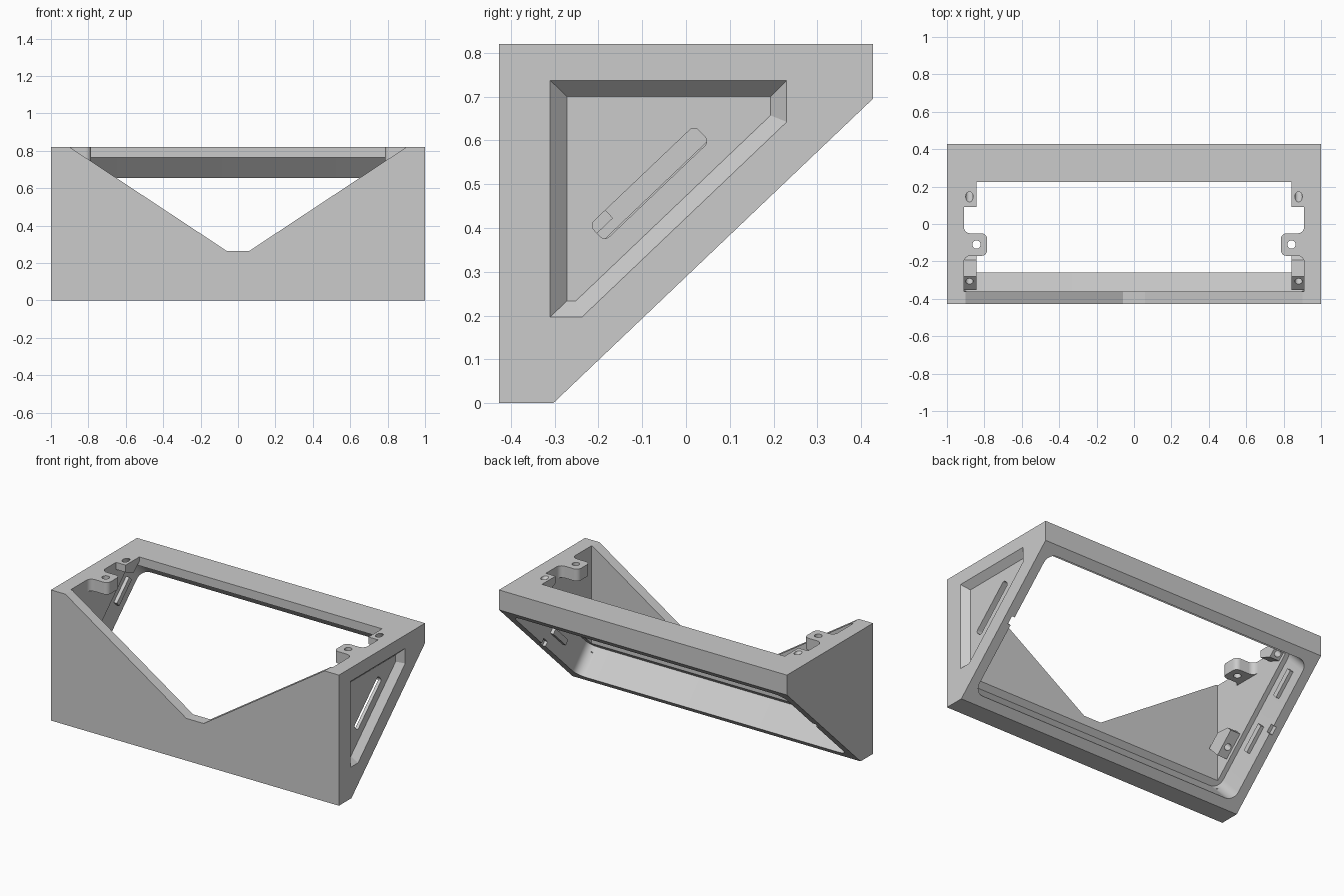
import bpy, bmesh, math
from mathutils import Vector

cube = bpy.data.objects.get("Cube")
if cube:
    bpy.data.objects.remove(cube, do_unlink=True)

grey = bpy.data.materials.new("plain_grey")
grey.use_nodes = True
colour = (0.6, 0.6, 0.6, 1)
grey.diffuse_color = colour
grey.node_tree.nodes["Principled BSDF"].inputs["Base Color"].default_value = colour

# Frames: two profile coordinates plus an extrusion coordinate
ALONG = Vector((0, 0.73, 0.695)).normalized()
OUT = Vector((0, ALONG.z, -ALONG.y))
FOOT = Vector((0, -0.303, 0))


def side(y, z, x):
    return Vector((x, y, z))


def front(x, z, y):
    return Vector((x, y, z))


def top(x, y, z):
    return Vector((x, y, z))


def slant(x, u, n):
    return FOOT + ALONG * u + OUT * n + Vector((x, 0, 0))


def slant_side(u, n, x):
    return slant(x, u, n)


def prism(name, frame, pts, a, b, pts_b=None):
    """Extrude a profile from a to b, optionally lofting to a second one."""
    bm = bmesh.new()
    lo = [bm.verts.new(frame(*p, a)) for p in pts]
    hi = [bm.verts.new(frame(*p, b)) for p in (pts_b or pts)]
    bm.faces.new(lo)
    bm.faces.new(hi[::-1])
    for i in range(len(lo)):
        j = (i + 1) % len(lo)
        bm.faces.new((lo[i], hi[i], hi[j], lo[j]))
    bmesh.ops.recalc_face_normals(bm, faces=bm.faces)
    mesh = bpy.data.meshes.new(name)
    bm.to_mesh(mesh)
    bm.free()
    mesh.materials.append(grey)
    ob = bpy.data.objects.new(name, mesh)
    bpy.context.scene.collection.objects.link(ob)
    return ob


def arc(cx, cy, r, start, end, steps=6):
    angles = [math.radians(start + (end - start) * i / steps) for i in range(steps + 1)]
    return [(cx + r * math.cos(t), cy + r * math.sin(t)) for t in angles]


def rounded(x0, x1, y0, y1, r):
    corners = ((x1 - r, y1 - r), (x0 + r, y1 - r), (x0 + r, y0 + r), (x1 - r, y0 + r))
    pts = []
    for k, (cx, cy) in enumerate(corners):
        pts += arc(cx, cy, r, k * 90, k * 90 + 90)
    return pts


def rect(x0, x1, y0, y1):
    return [(x0, y0), (x1, y0), (x1, y1), (x0, y1)]


def circle(cx, cy, r):
    return arc(cx, cy, r, 0, 345, 23)


def cut(ob, *cutters):
    for c in cutters:
        c.hide_render = True
        m = ob.modifiers.new("cut", 'BOOLEAN')
        m.operation, m.solver, m.object = 'DIFFERENCE', 'EXACT', c
        bpy.context.view_layer.update()
        mesh = bpy.data.meshes.new_from_object(
            ob.evaluated_get(bpy.context.evaluated_depsgraph_get()))
        ob.modifiers.clear()
        ob.data = mesh
        bpy.data.objects.remove(c, do_unlink=True)


# Wedge body
H = 0.82
body = prism("wedge_housing", side,
             [(-0.427, 0), (-0.303, 0), (0.427, 0.695), (0.427, H), (-0.427, H)], -1, 1)

# Hollow: wide rounded opening through the slant, narrower cavity through the top
cut(body,
    prism("opening", slant, rounded(-0.94, 0.94, 0.06, 0.948, 0.06), -0.19, 0.1),
    prism("cavity", side, [(-0.36, 1), (-0.36, 0.15), (0.225, 0.7), (0.225, 1)], -0.91, 0.91))

# V-shaped cut in the front wall
cut(body, prism("front_notch", front,
                [(-0.06, 0.265), (0.06, 0.265), (0.9, H), (0.9, 1), (-0.9, 1), (-0.9, H)],
                -0.6, -0.35))

# Sunken panel with a long slot, on one side only
rim = [(-0.31, 0.737), (0.23, 0.737), (0.23, 0.642), (-0.237, 0.197), (-0.31, 0.197)]
floor = [(-0.272, 0.7), (0.193, 0.7), (0.193, 0.657), (-0.252, 0.233), (-0.272, 0.233)]
proud = [(a + (a - c) / 4, b + (b - d) / 4) for (a, b), (c, d) in zip(rim, floor)]
cut(body,
    prism("side_panel", side, floor, 0.96, 1.01, proud),
    prism("side_slot", slant_side, rounded(0.34, 0.67, -0.237, -0.187, 0.015), 0.88, 0.98))

# Tab outline with rounded tip and fillets at the wall
tab_outline = ([(0.915, -0.015)] + arc(0.875, -0.015, 0.035, 0, -90)
               + arc(0.815, -0.08, 0.03, 90, 180) + arc(0.815, -0.14, 0.03, 180, 270)
               + arc(0.875, -0.205, 0.035, 90, 0) + [(0.915, -0.205)])

# Mirrored fittings inside
for s, word in ((1, "left"), (-1, "right")):
    cut(body, prism("pry_notch", slant, rect(s * 0.92, s * 0.96, 0.49, 0.54), -0.03, 0.1))
    parts = []

    # Flat screw tab
    tab = prism(word + "_screw_tab", top, tab_outline, H - 0.075, H)
    cut(tab, prism("hole", top, circle(0.842, -0.11, 0.022), 0.5, 1))
    parts.append(tab)

    # Upper corner block, its screw hole square to the slant
    upper = prism(word + "_upper_block", side,
                  [(0.09, H), (0.09, 0.775), (0.17, 0.743), (0.235, 0.8), (0.235, H)],
                  0.843, 0.912)
    cut(upper, prism("hole", slant, circle(0.88, 0.89, 0.02), -0.6, 0))
    parts.append(upper)

    # Lower corner block, tilted with the slant, with a sloped shoulder
    lower = prism(word + "_lower_block", slant_side,
                  [(0.23, -0.315), (0.33, -0.315), (0.39, -0.25), (0.39, -0.212), (0.23, -0.212)],
                  0.843, 0.912)
    cut(lower, prism("hole", slant, circle(0.88, 0.295, 0.02), -0.6, 0))
    parts.append(lower)

    # Snap ridges on the opening's walls
    for u, place in ((0.33, "lower"), (0.68, "upper")):
        parts.append(prism(f"{word}_{place}_snap_ridge", slant,
                           rect(0.918, 0.945, u, u + 0.17), -0.115, -0.08))

    if s < 0:
        for ob in parts:
            for v in ob.data.vertices:
                v.co.x = -v.co.x
            ob.data.flip_normals()

# Smooth the round corners, keep edges sharp
for ob in list(bpy.context.scene.objects):
    if ob.type == 'MESH' and ob.data.materials and ob.data.materials[0] == grey:
        bpy.ops.object.select_all(action='DESELECT')
        ob.select_set(True)
        bpy.context.view_layer.objects.active = ob
        bpy.ops.object.shade_smooth_by_angle(angle=math.radians(30))
